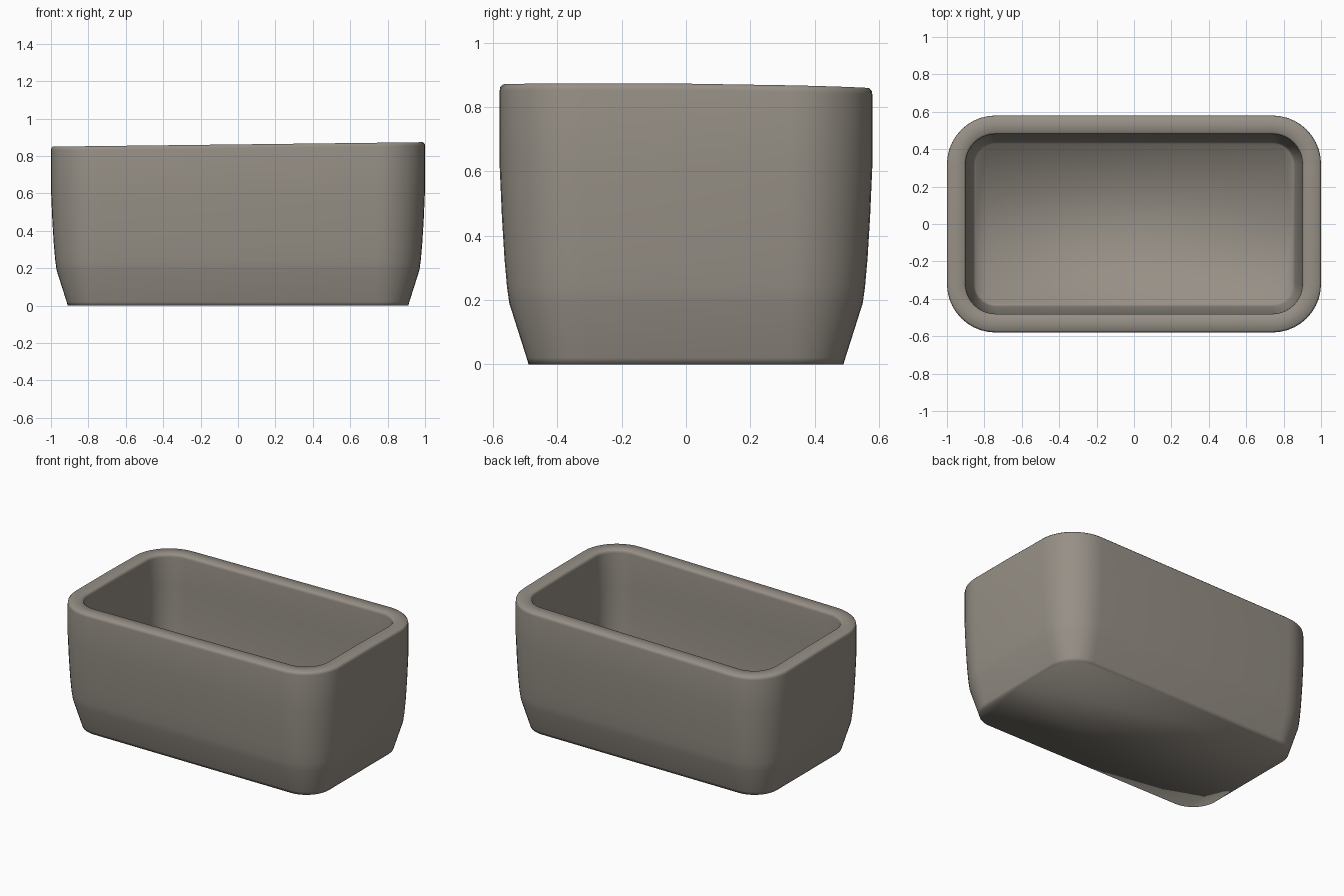
import bpy
import bmesh
from math import sin, cos, pi

cube = bpy.data.objects.get("Cube")
if cube:
    bpy.data.objects.remove(cube, do_unlink=True)

# Outer footprint: corner centres and radius of the rounded rectangle
CENTRE_X, CENTRE_Y, RADIUS = 0.74, 0.32, 0.26
STEPS = 10

# Profile as (inset from the outer footprint, height), up the outside to the rim
OUTSIDE = [(0.09, 0.0), (0.084, 0.02), (0.03, 0.19), (0.023, 0.24),
           (0.015, 0.33), (0.007, 0.46), (0.0, 0.62)]
# Rim, with heights relative to the slightly uneven top
RIM = [(0.0, -0.02), (0.002, -0.008), (0.01, 0.0),
       (0.09, 0.0), (0.098, -0.008), (0.1, -0.02)]
# Down the inside to the floor
INSIDE = [(0.1, 0.62), (0.107, 0.4), (0.115, 0.3), (0.125, 0.2),
          (0.14, 0.13), (0.15, 0.1)]


def top_height(x, y):
    """Rim height: a gentle tilt to one end and a dip along the back."""
    return 0.862 + 0.012 * x - 0.012 * (max(0, y + 0.1) / 0.68) ** 1.5


def footprint(inset):
    """Points round a rounded rectangle, with a midpoint on each straight."""
    r = RADIUS - inset
    points = []
    for corner, (sx, sy) in enumerate([(1, 1), (-1, 1), (-1, -1), (1, -1)]):
        for i in range(STEPS + 1):
            a = (corner + i / STEPS) * pi / 2
            points.append((sx * CENTRE_X + r * cos(a), sy * CENTRE_Y + r * sin(a)))
        if corner % 2 == 0:
            points.append((0, sy * (CENTRE_Y + r)))
        else:
            points.append((sx * (CENTRE_X + r), 0))
    return points


def ring(bm, inset, height, relative=False):
    return [bm.verts.new((x, y, height + (top_height(x, y) if relative else 0)))
            for x, y in footprint(inset)]


# Tub body: stacked rings joined by quads, closed by a base and an inner floor
bm = bmesh.new()
rings = [ring(bm, *p) for p in OUTSIDE]
rings += [ring(bm, *p, relative=True) for p in RIM]
rings += [ring(bm, *p) for p in INSIDE]
for low, high in zip(rings, rings[1:]):
    n = len(low)
    for i in range(n):
        j = (i + 1) % n
        bm.faces.new((low[i], low[j], high[j], high[i]))
bm.faces.new(rings[0][::-1])
bm.faces.new(rings[-1])
for face in bm.faces:
    face.smooth = True
bmesh.ops.recalc_face_normals(bm, faces=bm.faces[:])

mesh = bpy.data.meshes.new("tub")
bm.to_mesh(mesh)
bm.free()
tub = bpy.data.objects.new("tub", mesh)
bpy.context.scene.collection.objects.link(tub)

# Warm grey stone colour
stone = bpy.data.materials.new("warm grey stone")
stone.use_nodes = True
colour = (0.305, 0.276, 0.238, 1)
stone.diffuse_color = colour
shader = stone.node_tree.nodes["Principled BSDF"]
shader.inputs["Base Color"].default_value = colour
shader.inputs["Roughness"].default_value = 0.8
mesh.materials.append(stone)
